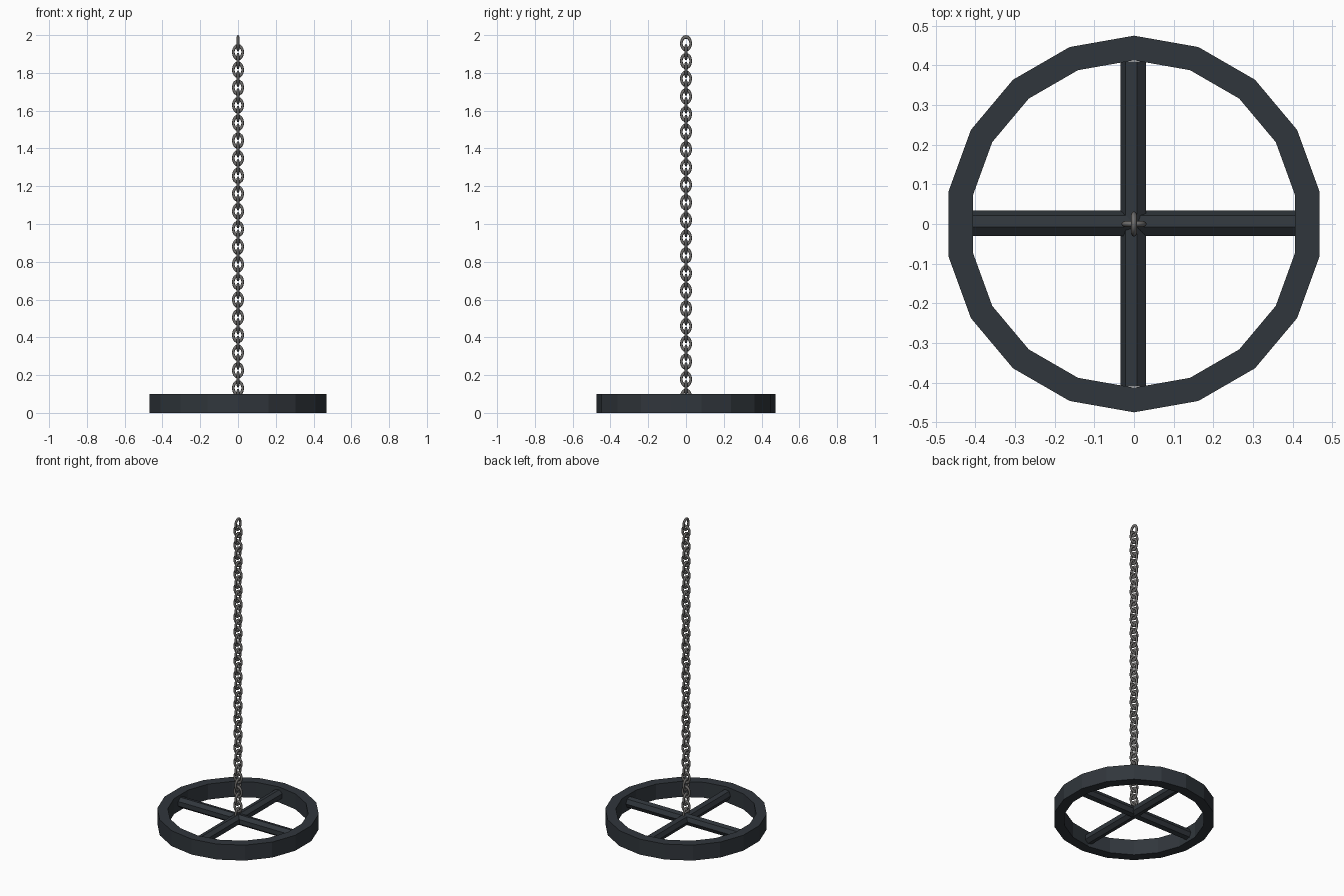
import bpy, bmesh
from math import sin, cos, pi

if "Cube" in bpy.data.objects:
    bpy.data.objects.remove(bpy.data.objects["Cube"])


def material(name, rgb):
    m = bpy.data.materials.new(name)
    m.diffuse_color = (*rgb, 1)
    m.use_nodes = True
    m.node_tree.nodes["Principled BSDF"].inputs["Base Color"].default_value = m.diffuse_color
    return m


iron = material("dark_iron", (0.03, 0.037, 0.045))
steel = material("chain_steel", (0.16, 0.155, 0.15))


def finish(name, bm, mat):
    bmesh.ops.recalc_face_normals(bm, faces=bm.faces)
    me = bpy.data.meshes.new(name)
    bm.to_mesh(me)
    bm.free()
    me.materials.append(mat)
    ob = bpy.data.objects.new(name, me)
    bpy.context.collection.objects.link(ob)
    return ob


# Rim: 18-sided flat-faced ring with a rectangular section
bm = bmesh.new()
N = 18
section = [(0.475, 0), (0.475, 0.1), (0.413, 0.1), (0.413, 0)]
loops = []
for i in range(N):
    a = pi / 2 + 2 * pi * i / N
    loops.append([bm.verts.new((r * cos(a), r * sin(a), z)) for r, z in section])
for i in range(N):
    p, q = loops[i], loops[(i + 1) % N]
    for k in range(4):
        j = (k + 1) % 4
        bm.faces.new((p[k], q[k], q[j], p[j]))
finish("wheel_rim", bm, iron)

# Two crossing seven-sided bars
for name, turn in (("cross_bar_x", 0), ("cross_bar_y", pi / 2)):
    bm = bmesh.new()
    ends = []
    for x in (-0.41, 0.41):
        ends.append([bm.verts.new((x, 0.034 * cos(2 * pi * k / 7),
                                   0.05 + 0.034 * sin(2 * pi * k / 7))) for k in range(7)])
        bm.faces.new(ends[-1])
    for k in range(7):
        j = (k + 1) % 7
        bm.faces.new((ends[0][k], ends[0][j], ends[1][j], ends[1][k]))
    finish(name, bm, iron).rotation_euler.z = turn

# Chain: stretched torus links, alternating by a quarter turn
LINKS, TOP, PITCH = 41, 1.9565, 0.0468
for n in range(LINKS):
    bpy.ops.mesh.primitive_torus_add(
        major_radius=0.025, minor_radius=0.007, major_segments=16, minor_segments=8,
        location=(0, 0, TOP - n * PITCH),
        rotation=(pi / 2, 0, pi / 2 if n % 2 == 0 else 0))
    link = bpy.context.object
    link.name = f"chain_link_{n + 1:02d}"
    link.scale = (1, 1.36, 1)
    link.data.materials.append(steel)
    bpy.ops.object.shade_smooth()
